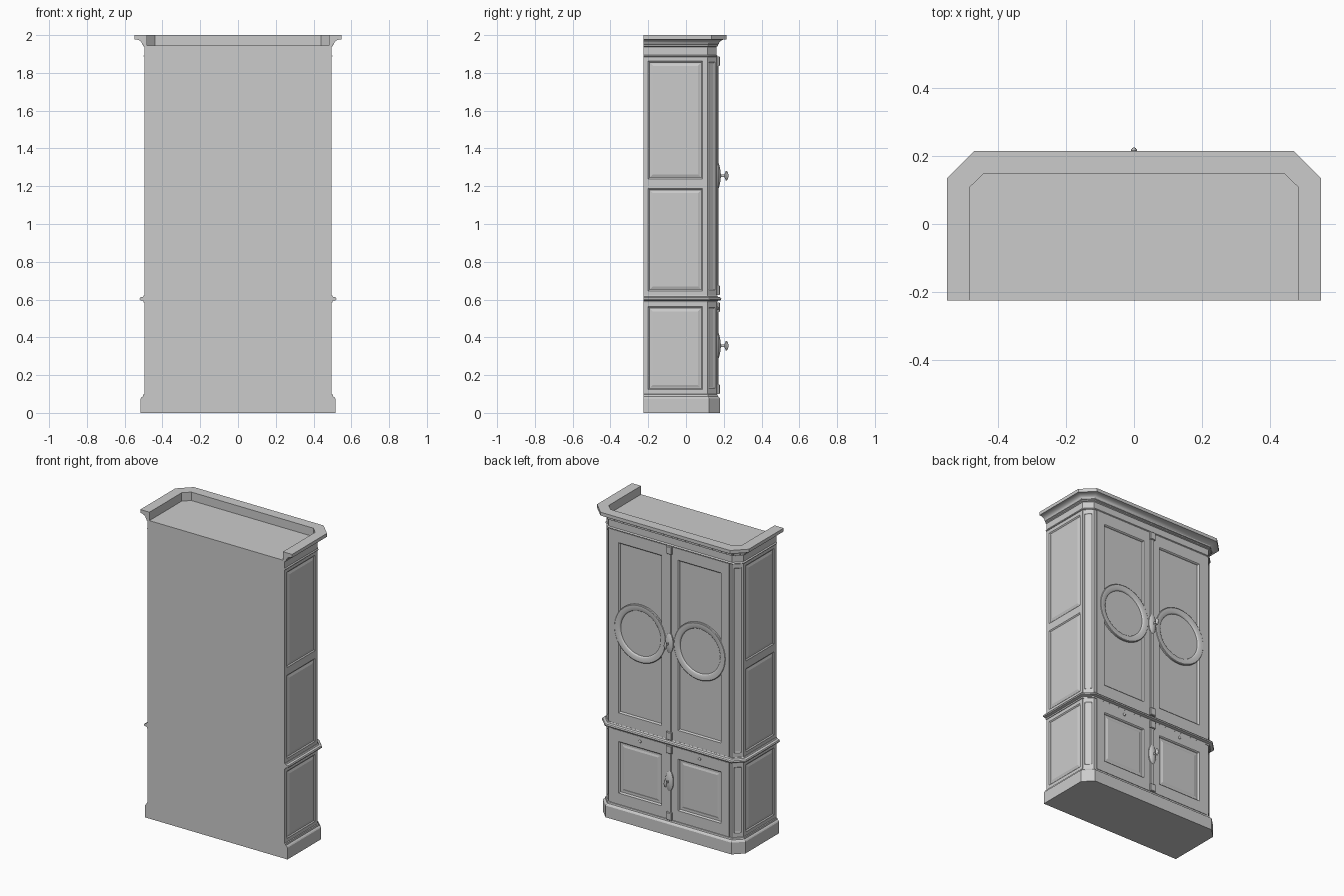
import bpy, bmesh, math
from mathutils import Matrix, Vector

old = bpy.data.objects.get("Cube")
if old:
    bpy.data.objects.remove(old)

grey = bpy.data.materials.new("plain grey")
grey.use_nodes = True
GREY = (0.6, 0.6, 0.6, 1)
grey.diffuse_color = GREY
grey.node_tree.nodes["Principled BSDF"].inputs["Base Color"].default_value = GREY
BACK = -0.225


def finish(name, bm, matrix=Matrix(), smooth=False):
    bmesh.ops.recalc_face_normals(bm, faces=bm.faces)
    me = bpy.data.meshes.new(name)
    bm.to_mesh(me)
    bm.free()
    ob = bpy.data.objects.new(name, me)
    ob.matrix_world = matrix
    me.materials.append(grey)
    bpy.context.collection.objects.link(ob)
    if smooth:
        bpy.ops.object.select_all(action='DESELECT')
        ob.select_set(True)
        bpy.context.view_layer.objects.active = ob
        bpy.ops.object.shade_smooth_by_angle(angle=math.radians(35))
    return ob


def skin(bm, rings, closed=True):
    """Join successive rings of points with quads."""
    rows = [[bm.verts.new(p) for p in r] for r in rings]
    n = len(rows[0])
    for a, b in zip(rows, rows[1:]):
        for i in range(n if closed else n - 1):
            j = (i + 1) % n
            bm.faces.new((a[i], a[j], b[j], b[i]))
    return rows


def outline(d, z):
    """Chamfered cabinet footprint pushed outward by d."""
    k = 0.414 * d
    half = [(0.495 + d, BACK), (0.495 + d, 0.113 + k), (0.446 + k, 0.161 + d)]
    pts = half + [(-x, y) for x, y in reversed(half)]
    return [Vector((x, y, z)) for x, y in pts]


def solid(name, profile):
    bm = bmesh.new()
    rows = skin(bm, [outline(d, z) for d, z in profile])
    bm.faces.new(rows[0])
    bm.faces.new(rows[-1])
    return finish(name, bm)


def moulding(name, profile):
    """Closed profile swept around front and sides, open at the back."""
    bm = bmesh.new()
    rows = skin(bm, [outline(d, z) for d, z in profile + profile[:1]], False)
    bmesh.ops.remove_doubles(bm, verts=bm.verts, dist=1e-5)
    bmesh.ops.holes_fill(bm, edges=bm.edges, sides=0)
    return finish(name, bm, smooth=True)


def panel(name, matrix, rect, steps):
    """Rectangle stepped inward by (inset_u, inset_v, height) and filled."""
    u0, u1, v0, v1 = rect
    bm = bmesh.new()
    rings = [[(u0 + a, v0 + b, h), (u1 - a, v0 + b, h),
              (u1 - a, v1 - b, h), (u0 + a, v1 - b, h)] for a, b, h in steps]
    rows = skin(bm, rings)
    bm.faces.new(rows[-1])
    return finish(name, bm, matrix)


def lathe(name, matrix, profile, seg=24, sx=1):
    """Turned part about the local z axis, profile of (radius, height)."""
    bm = bmesh.new()
    ang = [2 * math.pi * i / seg for i in range(seg)]
    rows = skin(bm, [[(r * sx * math.cos(t), r * math.sin(t), h) for t in ang]
                     for r, h in profile])
    bm.faces.new(rows[-1])
    return finish(name, bm, matrix, True)


def face_frame(origin, normal):
    """Local x along the wall, local y up, local z out of the wall."""
    n = Vector(normal).normalized()
    up = Vector((0, 0, 1))
    m = Matrix((up.cross(n), up, n)).transposed().to_4x4()
    m.translation = origin
    return m


def box(name, matrix, rect, h0, h1, bevel=0.003):
    return panel(name, matrix, rect,
                 [(0, 0, h0), (0, 0, h1 - bevel), (bevel, bevel, h1)])


def recess(a, b, top, deep):
    """Frame, bead, sunken border and slightly raised field."""
    return [(0, 0, -0.014), (0, 0, top), (a, b, top),
            (a + 0.004, b + 0.004, top - 0.003), (a + 0.007, b + 0.007, top - deep)]


# Carcass and mouldings
solid("carcass", [(-0.013, 0.01), (-0.013, 1.945)])
solid("plinth", [(0.02, 0), (0.02, 0.076), (0.016, 0.082), (0.008, 0.088),
                 (0.006, 0.098), (0, 0.1)])
moulding("waist_moulding", [(-0.013, 0.585), (0.004, 0.585), (0.006, 0.593), (0.024, 0.597),
                            (0.026, 0.604), (0.022, 0.611), (0.008, 0.615),
                            (0.004, 0.622), (-0.013, 0.622)])
cove = [(0.053 - 0.04 * math.sin(t), 1.952 + 0.026 * math.cos(t))
        for t in [i * math.pi / 16 for i in range(9)]]
moulding("crown", [(-0.013, 1.885), (0.003, 1.885), (0.006, 1.889), (0.003, 1.894),
                   (0.0, 1.896), (0.0, 1.938), (0.008, 1.942), (0.008, 1.949)]
         + cove[::-1] + [(0.053, 2.0), (-0.013, 2.0)])

# Sides and angled corners
side_depth = 0.113 - BACK
for s, side in ((1, "left"), (-1, "right")):
    wall = face_frame((0.495 * s, (BACK + 0.113) / 2, 0), (s, 0, 0))
    h = side_depth / 2
    for label, v0, v1 in (("lower", 0.098, 0.587), ("middle", 0.62, 1.213),
                          ("upper", 1.213, 1.887)):
        steps = recess(0.025, 0.025, 0, 0.006)
        steps += [(0.036, 0.036, -0.006), (0.05, 0.05, -0.001)]
        panel(f"{side}_{label}_side_panel", wall, (-h, h, v0, v1), steps)
    corner = face_frame((0.4705 * s, 0.137, 0), (s, 1, 0))
    for label, v0, v1 in (("lower", 0.098, 0.587), ("upper", 0.62, 1.887)):
        panel(f"{side}_{label}_corner", corner, (-0.0345, 0.0345, v0, v1),
              recess(0.012, 0.03, 0, 0.004))

# Front frame and doors
front = face_frame((0, 0.161, 0), (0, 1, 0))
for label, v0, v1 in (("lower", 0.098, 0.587), ("upper", 0.62, 1.887)):
    box(f"{label}_face_frame", front, (-0.446, 0.446, v0, v1), -0.013, -0.008, 0)
    for s, side in ((1, "left"), (-1, "right")):
        u = sorted((-s * 0.429, -s * 0.446))
        box(f"{side}_{label}_stile", front, (u[0], u[1], v0, v1), -0.012, 0, 0)
        u = sorted((-s * 0.003, -s * 0.427))
        inset = 0.075 if label == "upper" else 0.073
        steps = recess(0.057, inset, 0.005, 0.011)
        if label == "lower":
            steps += [(0.078, 0.094, -0.006), (0.09, 0.106, -0.002)]
        panel(f"{side}_{label}_door", front, (u[0], u[1], v0 + 0.003, v1 - 0.003), steps)

# Round door medallions and lower door buttons
for s, side in ((1, "left"), (-1, "right")):
    at = front @ Matrix.Translation((-s * 0.215, 1.254, 0))
    lathe(f"{side}_medallion", at,
          [(0.187, -0.006), (0.187, 0.004), (0.183, 0.007), (0.175, 0.0065), (0.152, 0.0065),
           (0.148, 0.004), (0.145, -0.003), (0.14, -0.003)], 48)
    at = front @ Matrix.Translation((-s * 0.215, 0.553, 0))
    lathe(f"{side}_keyhole_button", at,
          [(0.009, 0.004), (0.009, 0.008), (0.006, 0.011), (0.002, 0.012)], 16)

# Central bolt rods with guides, escutcheons and knobs
for label, v0, v1 in (("lower", 0.1, 0.585), ("upper", 0.624, 1.886)):
    box(f"{label}_bolt_rod", front, (-0.013, 0.013, v0, v1), 0, 0.011)
    for end, v in (("bottom", v0), ("top", v1 - 0.05)):
        box(f"{label}_{end}_guide", front, (-0.019, 0.019, v, v + 0.05), 0, 0.018)
    mid = 0.355 if label == "lower" else 1.255
    at = front @ Matrix.Translation((0, mid, 0))
    lathe(f"{label}_escutcheon", at,
          [(0.066, 0.004), (0.066, 0.012), (0.055, 0.016), (0.035, 0.02), (0.012, 0.023)],
          24, 0.42)
    lathe(f"{label}_knob", at,
          [(0.012, 0.018), (0.007, 0.026), (0.006, 0.042), (0.016, 0.046), (0.026, 0.05),
           (0.026, 0.055), (0.016, 0.061), (0.004, 0.064)], 24, 0.35)
